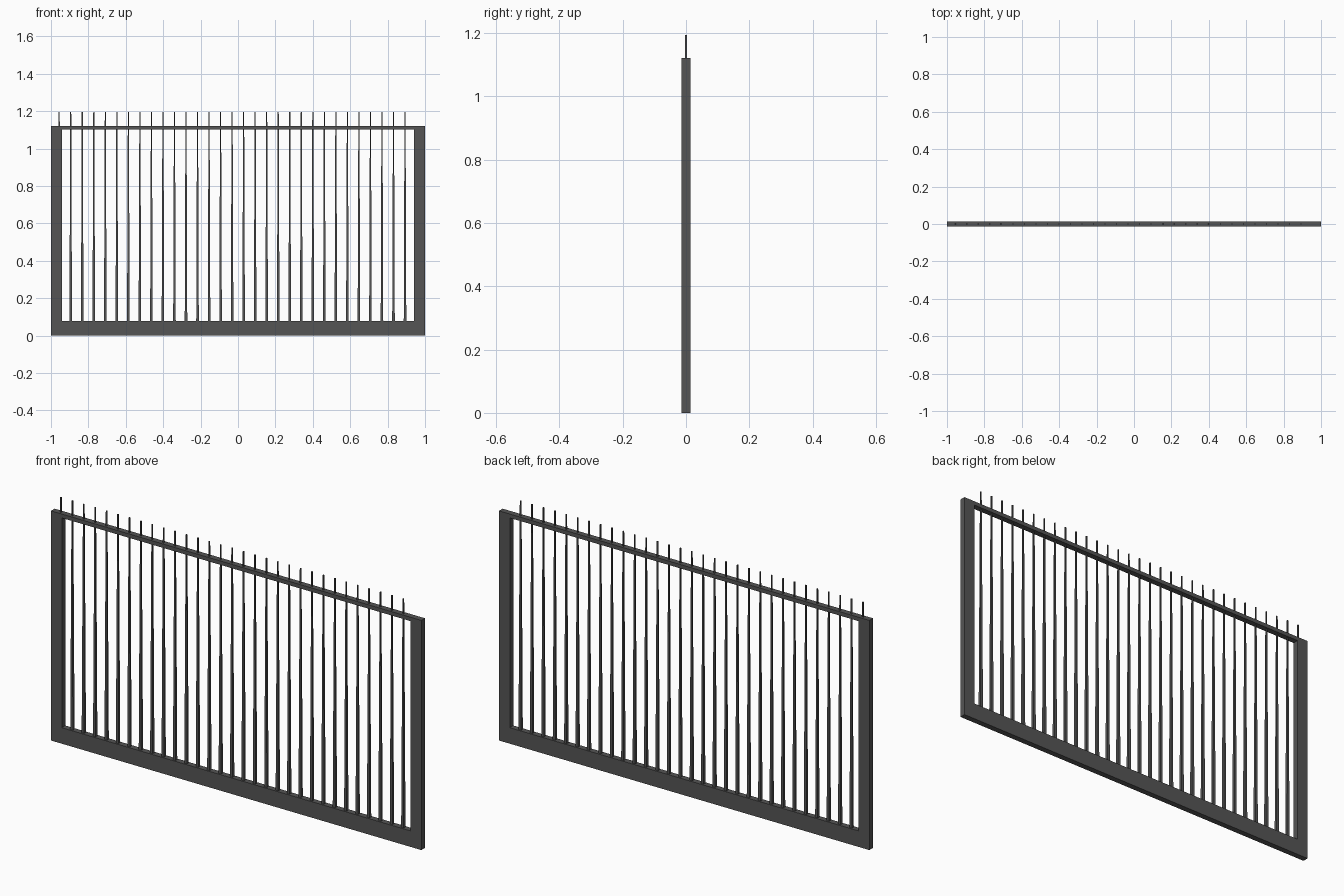
import bpy, bmesh
from math import radians, sqrt
from mathutils import Matrix

cube = bpy.data.objects.get("Cube")
if cube:
    bpy.data.objects.remove(cube, do_unlink=True)

# Dark painted metal
metal = bpy.data.materials.new("dark_grey_metal")
metal.use_nodes = True
colour = (0.09, 0.09, 0.09, 1)
metal.diffuse_color = colour
metal.node_tree.nodes["Principled BSDF"].inputs["Base Color"].default_value = colour

HALF_DEPTH = 0.014
HEIGHT = 1.121
ROD_TOP = 1.194
ROD_BASE = 0.04
ROD_COUNT = 31
FIRST_X, LAST_X = -0.956, 0.893


def make_object(name, bm):
    bmesh.ops.recalc_face_normals(bm, faces=bm.faces[:])
    mesh = bpy.data.meshes.new(name)
    bm.to_mesh(mesh)
    bm.free()
    mesh.materials.append(metal)
    obj = bpy.data.objects.new(name, mesh)
    bpy.context.collection.objects.link(obj)
    return obj


def rectangle(bm, half_width, bottom, top):
    corners = [(-half_width, bottom), (half_width, bottom),
               (half_width, top), (-half_width, top)]
    return [bm.verts.new((x, -HALF_DEPTH, z)) for x, z in corners]


# Frame: a rectangular ring with a deep bottom rail and thin top rail
bm = bmesh.new()
outer = rectangle(bm, 1.0, 0.0, HEIGHT)
inner = rectangle(bm, 0.942, 0.078, 1.102)
ring = []
for i in range(4):
    j = (i + 1) % 4
    ring.append(bm.faces.new((outer[i], outer[j], inner[j], inner[i])))
extruded = bmesh.ops.extrude_face_region(bm, geom=ring, use_keep_orig=True)
back = [v for v in extruded["geom"] if isinstance(v, bmesh.types.BMVert)]
bmesh.ops.translate(bm, verts=back, vec=(0, 2 * HALF_DEPTH, 0))
make_object("frame", bm)

# Rods: slim square tapered bars that pass through the top rail
bm = bmesh.new()
length = ROD_TOP - ROD_BASE
place = (Matrix.Translation((FIRST_X, 0, ROD_BASE + length / 2))
         @ Matrix.Rotation(radians(45), 4, 'Z'))
bmesh.ops.create_cone(bm, cap_ends=True, segments=4,
                      radius1=0.007 * sqrt(2), radius2=0.0028 * sqrt(2),
                      depth=length, matrix=place)
rods = make_object("rods", bm)
array = rods.modifiers.new("row", 'ARRAY')
array.count = ROD_COUNT
array.use_relative_offset = False
array.use_constant_offset = True
array.constant_offset_displace = ((LAST_X - FIRST_X) / (ROD_COUNT - 1), 0, 0)
